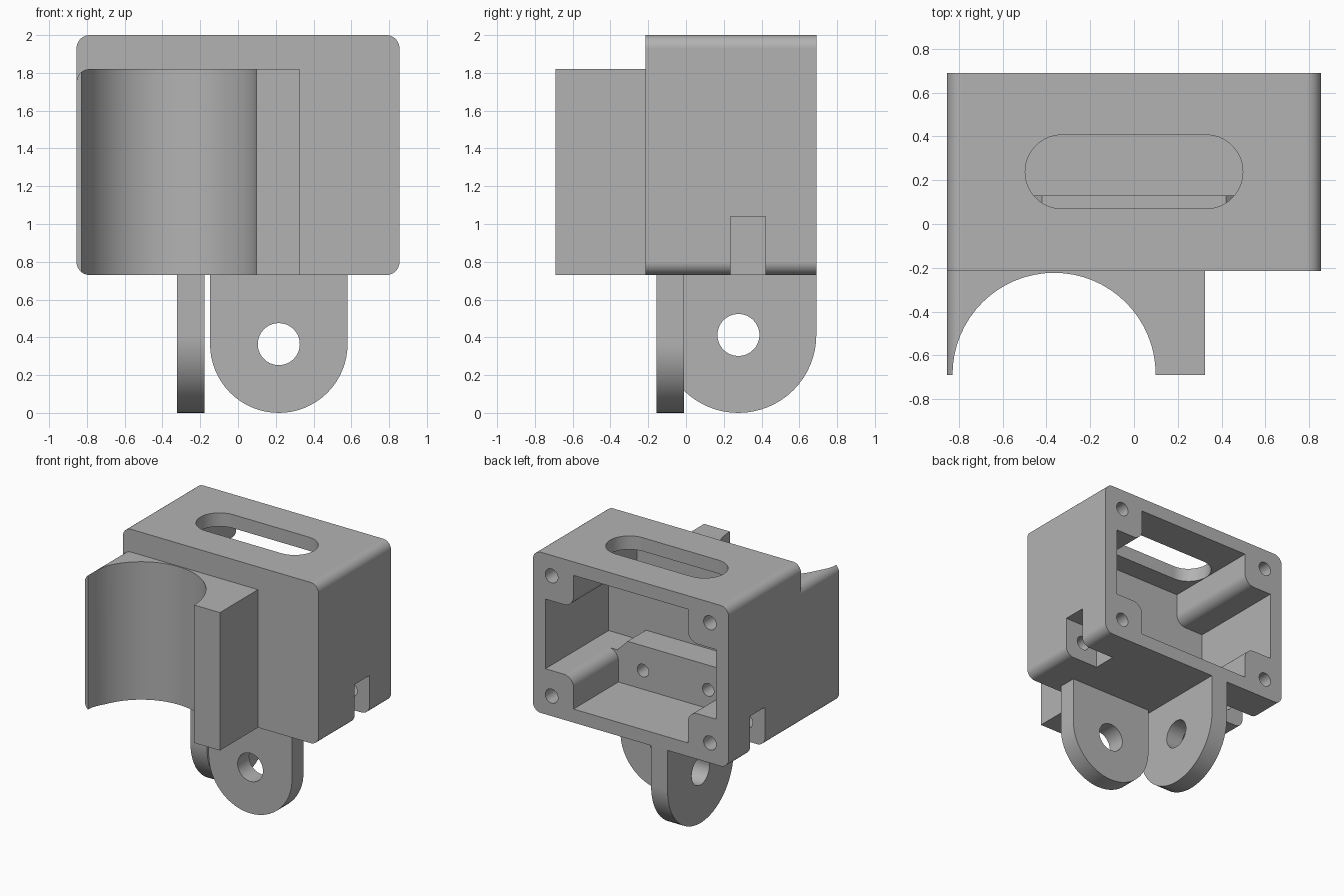
import bpy, bmesh
from math import sin, cos, pi
from mathutils import Vector

if "Cube" in bpy.data.objects:
    bpy.data.objects.remove(bpy.data.objects["Cube"])

grey = bpy.data.materials.new("plain grey")
grey.use_nodes = True
grey.diffuse_color = (0.45, 0.45, 0.45, 1)
grey.node_tree.nodes["Principled BSDF"].inputs["Base Color"].default_value = (0.45, 0.45, 0.45, 1)

SEG = 16
PLACE = {"x": lambda u, v, w: (w, u, v),
         "y": lambda u, v, w: (u, w, v),
         "z": lambda u, v, w: (u, v, w)}


def rounded(corners):
    """Outline from (u, v, radius) corners; rounded corners are right angles."""
    out = []
    for i, (u, v, r) in enumerate(corners):
        p = Vector((u, v))
        if not r:
            out.append(p)
            continue
        back = (Vector(corners[i - 1][:2]) - p).normalized()
        ahead = (Vector(corners[(i + 1) % len(corners)][:2]) - p).normalized()
        c = p + r * (back + ahead)
        for k in range(SEG + 1):
            t = k / SEG * pi / 2
            out.append(c - r * (ahead * cos(t) + back * sin(t)))
    clean = [p for i, p in enumerate(out) if (p - out[i - 1]).length > 1e-4]
    return clean


def rect(u0, u1, v0, v1, r=0):
    return [(u0, v0, r), (u1, v0, r), (u1, v1, r), (u0, v1, r)]


def circle(u, v, r):
    return rect(u - r, u + r, v - r, v + r, r)


def prism(name, corners, axis, lo, hi):
    """Extrude an outline along an axis from lo to hi."""
    bm = bmesh.new()
    pts = rounded(corners)
    ends = [[bm.verts.new(PLACE[axis](p.x, p.y, w)) for p in pts] for w in (lo, hi)]
    for ring in ends:
        bm.faces.new(ring)
    for i in range(len(pts)):
        bm.faces.new((ends[0][i - 1], ends[0][i], ends[1][i], ends[1][i - 1]))
    bmesh.ops.recalc_face_normals(bm, faces=bm.faces)
    me = bpy.data.meshes.new(name)
    bm.to_mesh(me)
    bm.free()
    me.materials.append(grey)
    ob = bpy.data.objects.new(name, me)
    bpy.context.collection.objects.link(ob)
    return ob


def activate(ob):
    bpy.ops.object.select_all(action="DESELECT")
    ob.select_set(True)
    bpy.context.view_layer.objects.active = ob


def finish(ob, cuts):
    """Subtract the cutters, then shade with sharp edges kept."""
    activate(ob)
    for corners, axis, lo, hi in cuts:
        cutter = prism("cutter", corners, axis, lo, hi)
        cutter.hide_render = True
        mod = ob.modifiers.new("cut", "BOOLEAN")
        mod.operation = "DIFFERENCE"
        mod.solver = "EXACT"
        mod.object = cutter
        bpy.ops.object.modifier_apply(modifier=mod.name)
        bpy.data.objects.remove(cutter)
    bpy.ops.object.shade_smooth_by_angle(angle=pi / 6)
    mod = ob.modifiers.new("flat faces", "WEIGHTED_NORMAL")
    mod.keep_sharp = True


BOTTOM, TOP, BACK, FRONT = 0.73, 2.0, 0.69, -0.215

# housing: open-backed box with four corner bosses left in the cavity
zl, zh, bl, bh = 0.837, 1.893, 1.09, 1.64
xi, xo, r = 0.5, 0.746, 0.085
cavity = [(-xi, zl, 0), (xi, zl, 0), (xi, bl, r), (xo, bl, 0), (xo, bh, 0), (xi, bh, r),
          (xi, zh, 0), (-xi, zh, 0), (-xi, bh, r), (-xo, bh, 0), (-xo, bl, 0), (-xi, bl, r)]
cuts = [(cavity, "y", -0.1, 0.8),
        (rect(-0.497, 0.497, 0.07, 0.407, 0.168), "z", 1.8, 2.1)]
for side in (-1, 1):
    # nut slots in the lower sides, then the screw holes
    a, b = sorted((side * 0.56, side * 0.95))
    cuts.append((rect(a, b, 0.6, 1.04), "y", 0.235, 0.42))
    for z in (0.888, 1.838):
        cuts.append((circle(side * 0.692, z, 0.055), "y", 0.1, 0.8))
housing = prism("housing", rect(-0.855, 0.855, BOTTOM, TOP, 0.07), "y", FRONT, BACK)
finish(housing, cuts)

# mounting block against the inside of the front wall
half = [(0.59, 0.8, 0), (0.59, 1.089, 0), (0.51, 1.089, 0), (0.42, 1.18, 0)]
block = prism("mounting_block", half + [(-u, v, q) for u, v, q in reversed(half)],
              "y", -0.12, 0.13)
finish(block, [(circle(s * 0.285, 0.985, 0.05), "y", -0.08, 0.2) for s in (-1, 1)])

# saddle: block with a half-round upright channel
saddle = prism("saddle", [(-0.855, BOTTOM, 0.07), (0.325, BOTTOM, 0),
                          (0.325, 1.82, 0), (-0.855, 1.82, 0.07)], "y", -0.69, FRONT)
finish(saddle, [(circle(-0.365, -0.687, 0.464), "z", 0.5, 2.1)])


# hinge lugs, one facing front and one facing sideways
def lug(name, lo, hi, axis, near, far):
    r = (hi - lo) / 2
    ob = prism(name, [(lo, 0, r), (hi, 0, r), (hi, BOTTOM, 0), (lo, BOTTOM, 0)], axis, near, far)
    finish(ob, [(circle((lo + hi) / 2, r, 0.111), axis, near - 0.1, far + 0.1)])


lug("front_lug", -0.148, 0.58, "y", -0.155, -0.01)
lug("side_lug", -0.135, 0.69, "x", -0.322, -0.178)
